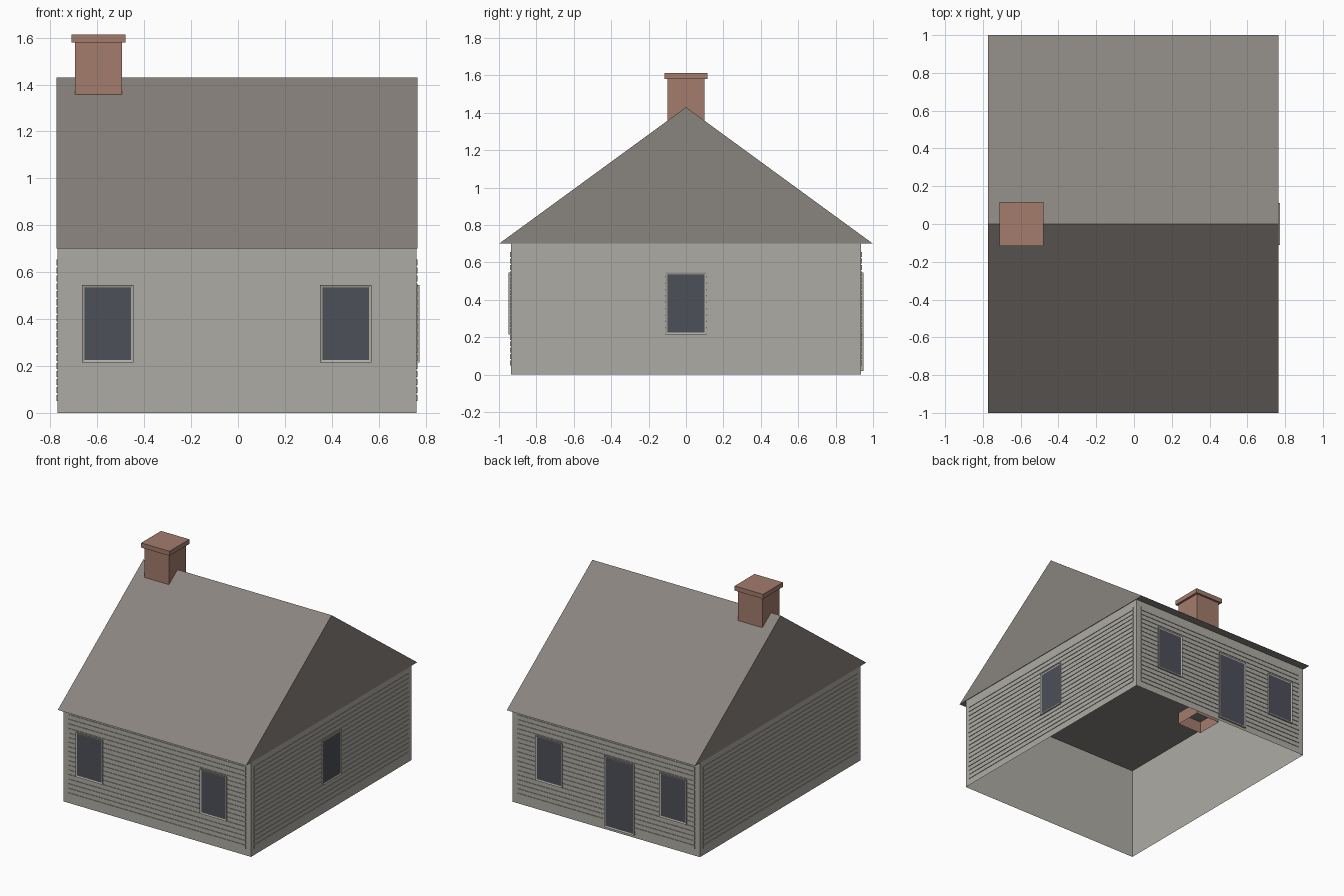
import bpy
import bmesh
from math import radians
from mathutils import Matrix, Vector

cube = bpy.data.objects.get("Cube")
if cube:
    bpy.data.objects.remove(cube, do_unlink=True)


def material(name, rgb):
    mat = bpy.data.materials.new(name)
    mat.use_nodes = True
    mat.diffuse_color = (*rgb, 1)
    mat.node_tree.nodes["Principled BSDF"].inputs["Base Color"].default_value = (*rgb, 1)
    return mat


siding = material("pale grey siding", (0.42, 0.41, 0.37))
roofing = material("grey brown roofing", (0.25, 0.23, 0.21))
brick = material("faded red brick", (0.37, 0.20, 0.15))
glass = material("dark blue grey", (0.075, 0.08, 0.10))

CENTRE = -0.004            # the house sits off centre by the depth of the side window
HALF_X, HALF_Y = 0.766, 0.936
EAVE, RIDGE = 0.70, 1.43


def finish(name, bm, *mats):
    mesh = bpy.data.meshes.new(name)
    bm.to_mesh(mesh)
    bm.free()
    for mat in mats:
        mesh.materials.append(mat)
    obj = bpy.data.objects.new(name, mesh)
    bpy.context.collection.objects.link(obj)
    return obj


def add_box(bm, low, high):
    low, high = Vector(low), Vector(high)
    place = Matrix.Translation((low + high) / 2) @ Matrix.Diagonal((*(high - low), 1))
    return bmesh.ops.create_cube(bm, size=1, matrix=place)["verts"]


def remove_faces(bm, test):
    bm.normal_update()
    bmesh.ops.delete(bm, geom=[f for f in bm.faces if test(f.normal)], context="FACES_ONLY")


# Each side is drawn facing -y, then turned and moved into place
def side_matrix(turn, distance):
    return (Matrix.Translation((CENTRE, 0, 0)) @ Matrix.Rotation(radians(turn), 4, "Z")
            @ Matrix.Translation((0, -distance, 0)))


SIDES = {
    "front": (side_matrix(0, HALF_Y), 0.725),
    "left": (side_matrix(90, HALF_X), 0.90),
    "back": (side_matrix(180, HALF_Y), 0.725),
    "right": (side_matrix(270, HALF_X), 0.90),
}


# Thin horizontal boards with narrow grooves between them
def boards(side):
    matrix, half = SIDES[side]
    bm = bmesh.new()
    count, bottom, top, gap = 18, 0.05, 0.655, 0.008
    pitch = (top - bottom + gap) / count
    for i in range(count):
        z = bottom + i * pitch
        add_box(bm, (-half, -0.004, z), (half, 0, z + pitch - gap))
    bm.transform(matrix)
    finish(side + "_siding_boards", bm, siding)


# Framed opening: the outer face is inset and pushed back to hold the pane
def opening(name, side, middle, width, bottom, top):
    bm = bmesh.new()
    add_box(bm, (middle - width / 2, -0.012, bottom), (middle + width / 2, 0, top))
    bm.normal_update()
    pane = [f for f in bm.faces if f.normal.y < -0.9]
    bmesh.ops.inset_region(bm, faces=pane, thickness=0.015, depth=0)
    for f in pane:
        f.material_index = 1
        bmesh.ops.translate(bm, verts=f.verts, vec=(0, 0.004, 0))
    bm.transform(SIDES[side][0])
    finish(name, bm, siding, glass)


# Walls, open below and closed above by the flat underside of the roof
bm = bmesh.new()
add_box(bm, (CENTRE - HALF_X, -HALF_Y, 0), (CENTRE + HALF_X, HALF_Y, EAVE))
remove_faces(bm, lambda n: abs(n.z) > 0.9)
finish("walls", bm, siding)

for side in SIDES:
    boards(side)

# Windows and back door
for label, x in (("right", -0.555), ("left", 0.46)):
    opening("front_window_" + label, "front", x - CENTRE, 0.22, 0.215, 0.545)
    opening("back_window_" + label, "back", CENTRE - x, 0.22, 0.215, 0.545)
opening("side_window", "left", 0, 0.22, 0.215, 0.545)
opening("back_door", "back", 0.11, 0.245, 0.02, 0.545)

# Gable roof: a triangular profile extruded along the ridge
bm = bmesh.new()
start = CENTRE - 0.77
profile = [bm.verts.new((start, y, z)) for y, z in ((-1, EAVE), (1, EAVE), (0, RIDGE))]
end = bmesh.ops.extrude_face_region(bm, geom=[bm.faces.new(profile)], use_keep_orig=True)
bmesh.ops.translate(bm, vec=(1.54, 0, 0),
                    verts=[v for v in end["geom"] if isinstance(v, bmesh.types.BMVert)])
bmesh.ops.recalc_face_normals(bm, faces=bm.faces)
finish("roof", bm, roofing)

# Chimney shaft, hollow from below, and its cap
bm = bmesh.new()
add_box(bm, (-0.695, -0.1, 0.61), (-0.495, 0.1, 1.58))
remove_faces(bm, lambda n: n.z < -0.9)
finish("chimney_shaft", bm, brick)

bm = bmesh.new()
add_box(bm, (-0.711, -0.116, 1.58), (-0.479, 0.116, 1.614))
finish("chimney_cap", bm, brick)
